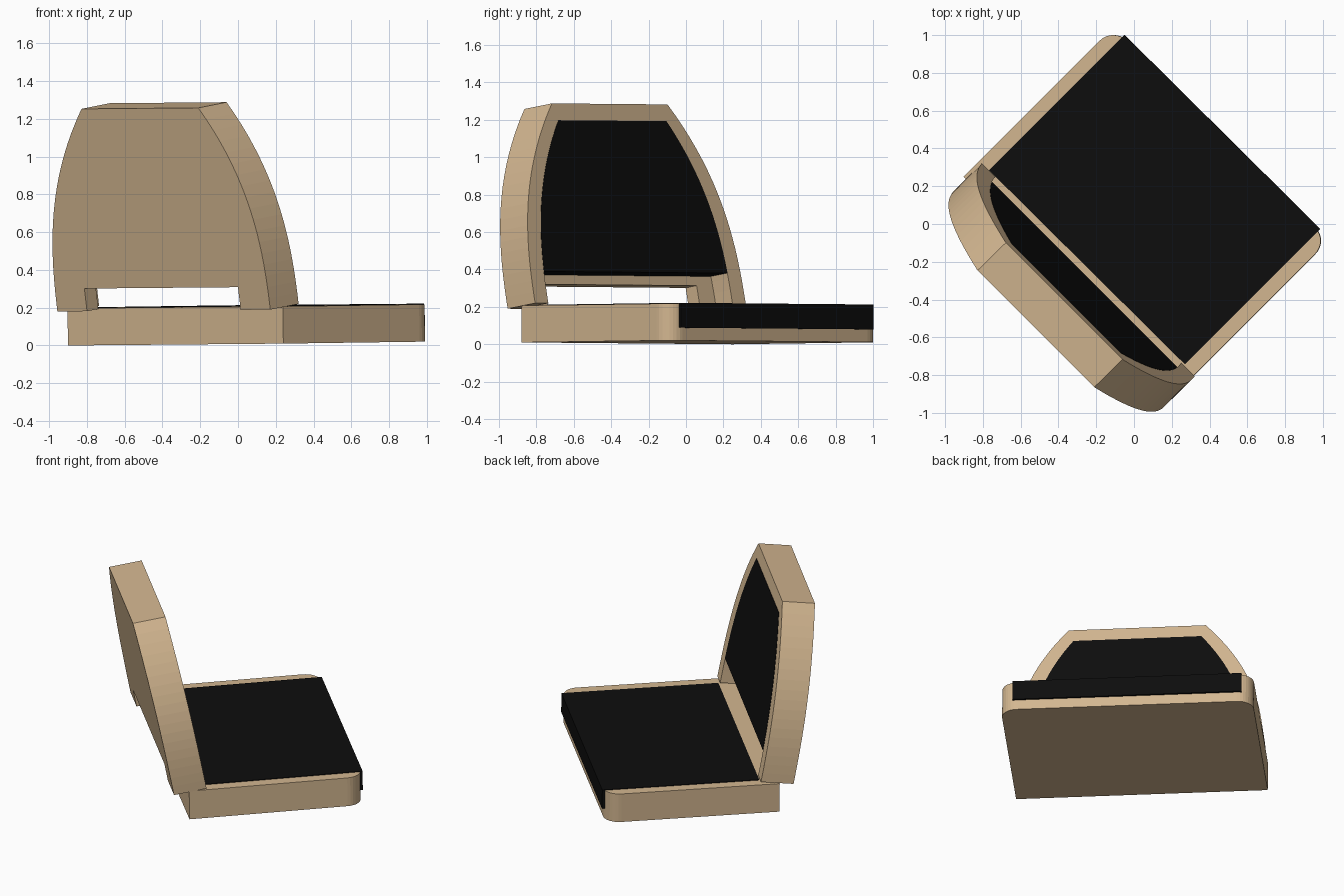
import bpy, bmesh, math
from mathutils import Vector

if "Cube" in bpy.data.objects:
    bpy.data.objects.remove(bpy.data.objects["Cube"])


def material(name, rgb):
    m = bpy.data.materials.new(name)
    m.diffuse_color = (*rgb, 1)
    m.use_nodes = True
    m.node_tree.nodes["Principled BSDF"].inputs["Base Color"].default_value = m.diffuse_color
    return m


wood = material("wood", (0.65, 0.47, 0.28))
black = material("black_pad", (0.004, 0.004, 0.004))


def prism(name, outline, lo, hi, frame, mat):
    """Extrude a 2D outline between two depths, in a skewed local frame."""
    o, a, b, c = frame
    bm = bmesh.new()
    rings = [[bm.verts.new(o + a * p + b * q + c * d) for p, q in outline] for d in (lo, hi)]
    bm.faces.new(rings[0])
    bm.faces.new(rings[1])
    n = len(outline)
    for i in range(n):
        j = (i + 1) % n
        bm.faces.new((rings[0][i], rings[0][j], rings[1][j], rings[1][i]))
    bmesh.ops.recalc_face_normals(bm, faces=bm.faces)
    me = bpy.data.meshes.new(name)
    bm.to_mesh(me)
    bm.free()
    me.materials.append(mat)
    ob = bpy.data.objects.new(name, me)
    bpy.context.collection.objects.link(ob)
    return ob


def cut(ob, cutter):
    """Subtract the cutter, then discard it."""
    cutter.hide_render = True
    mod = ob.modifiers.new("cut", 'BOOLEAN')
    mod.operation, mod.solver, mod.object = 'DIFFERENCE', 'EXACT', cutter
    bpy.context.view_layer.objects.active = ob
    bpy.ops.object.modifier_apply(modifier=mod.name)
    bpy.data.objects.remove(cutter)


def rect(x0, x1, y0, y1):
    return [(x0, y0), (x1, y0), (x1, y1), (x0, y1)]


# Seat base: slab with two rounded front corners
seat_frame = (Vector((-0.9, 0.25, 0)),
              Vector((1.14, -1.13, 0.01)).normalized(),
              Vector((0.79, 0.79, 0.011)).normalized(),
              Vector((-0.0127, -0.0014, 1)))
W, D, R = 1.605, 1.12, 0.1
outline = [(0, 0), (W, 0)]
for cx, start in ((W - R, 0), (R, 90)):
    for i in range(9):
        t = math.radians(start + i * 90 / 8)
        outline.append((cx + R * math.cos(t), D - R + R * math.sin(t)))
prism("seat_base", outline, 0, 0.197, seat_frame, wood)

# Seat pad, slightly proud of the top and front
prism("seat_pad", rect(0.07, 1.53, 0.12, 1.133), 0.068, 0.201, seat_frame, black)

# Backrest: curved-sided slab leaning back
back_frame = (Vector((-0.3925, -0.39, 0.185)),
              Vector((1.125, -1.125, 0.01)).normalized(),
              Vector((-0.127, -0.165, 1.07)) / 1.07,
              Vector((0.15, 0.147, 0.03)).normalized())
H, T, FLOOR = 1.07, 0.212, 0.085


def arch(inset, bottom, top, n=18):
    right = []
    for i in range(n + 1):
        h = bottom + (top - bottom) * i / n
        right.append((0.797 - 0.36 * (max(h, 0) / H) ** 2.5 - inset, h))
    return right + [(-u, h) for u, h in reversed(right)]


backrest = prism("backrest", arch(0, 0, H), 0, T, back_frame, wood)
# Front recess running out at the bottom, and the opening between the legs
cut(backrest, prism("recess_cutter", arch(0.1, -0.1, 0.98), FLOOR, T + 0.1, back_frame, wood))
cut(backrest, prism("gap_cutter", rect(-0.575, 0.575, -0.1, 0.12), -0.1, T + 0.1, back_frame, wood))

# Back pad filling the recess above the lower bar
prism("back_pad", arch(0.1, 0.17, 0.98), FLOOR, T + 0.002, back_frame, black)
